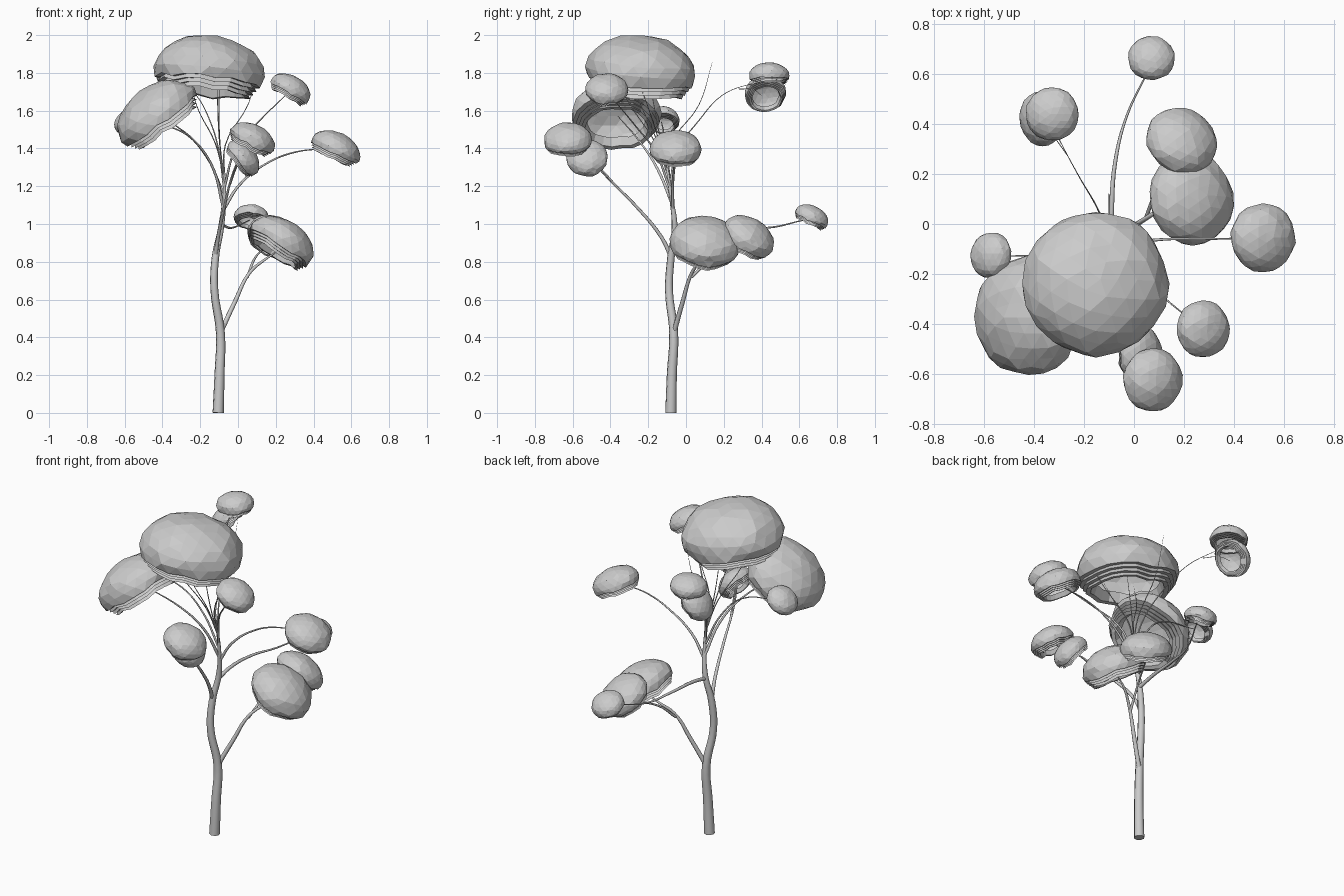
import bpy, bmesh, random
from mathutils import Vector, Matrix
random.seed(4)


def branch(name, pts):
    """Tapered tube through points (x, y, z, radius)."""
    cu = bpy.data.curves.new(name, 'CURVE')
    cu.dimensions = '3D'
    cu.bevel_depth = 1.0
    cu.bevel_resolution = 2
    cu.resolution_u = 5
    cu.use_fill_caps = True
    sp = cu.splines.new('BEZIER')
    sp.bezier_points.add(len(pts) - 1)
    for bp, (x, y, z, r) in zip(sp.bezier_points, pts):
        bp.co = (x, y, z)
        bp.radius = r
        bp.handle_left_type = bp.handle_right_type = 'AUTO'
    ob = bpy.data.objects.new(name, cu)
    bpy.context.collection.objects.link(ob)
    bpy.ops.object.select_all(action='DESELECT')
    ob.select_set(True)
    bpy.context.view_layer.objects.active = ob
    bpy.ops.object.convert(target='MESH')


def canopy(name, centre, r, axis):
    """Hollow faceted dome with a ragged rim folded inward in steps."""
    tilt = Vector((0, 0, 1)).rotation_difference(Vector(axis)).to_matrix().to_4x4()
    bm = bmesh.new()
    bmesh.ops.create_icosphere(bm, subdivisions=3, radius=1)
    low = [f for f in bm.faces if f.calc_center_median().z < -0.22]
    bmesh.ops.delete(bm, geom=low, context='FACES')
    for v in bm.verts:
        v.co *= 1 + random.uniform(-0.025, 0.025)
        v.co.z *= 0.66
        if v.is_boundary:
            v.co.z += random.uniform(-0.04, 0.04)
    # Each fold: ledge inward, then a lip outward and down
    rim = [e for e in bm.edges if e.is_boundary]
    for scale, drop in [(0.88, -0.01), (1.07, 0.08)] * 3 + [(0.88, -0.01), (0.9, -0.2)]:
        geom = bmesh.ops.extrude_edge_only(bm, edges=rim)['geom']
        rim = [g for g in geom if isinstance(g, bmesh.types.BMEdge) and g.is_boundary]
        for v in {v for e in rim for v in e.verts}:
            v.co = Vector((v.co.x * scale, v.co.y * scale, v.co.z - drop))
    bmesh.ops.scale(bm, vec=(r, r, r), verts=bm.verts)
    bm.transform(Matrix.Translation(centre) @ tilt)
    me = bpy.data.meshes.new(name)
    bm.to_mesh(me)
    bm.free()
    bpy.context.collection.objects.link(bpy.data.objects.new(name, me))


# Foliage domes: centre, radius, leaning direction
for n, (c, r, a) in {
    "canopy_top": ((-0.153, -0.238, 1.807), 0.292, (0.1, 0.09, 1)),
    "canopy_upper_left": ((-0.425, -0.37, 1.577), 0.238, (-0.6, -0.03, 0.8)),
    "canopy_upper_right": ((0.277, -0.42, 1.71), 0.115, (0.5, 0, 0.87)),
    "canopy_front": ((0.075, -0.625, 1.445), 0.127, (0.45, -0.05, 0.9)),
    "canopy_front_low": ((0.025, -0.522, 1.348), 0.11, (0.8, -0.1, 0.6)),
    "canopy_right": ((0.517, -0.055, 1.395), 0.138, (0.45, 0, 0.9)),
    "canopy_low_right": ((0.228, 0.1, 0.90), 0.187, (0.53, 0.12, 0.84)),
    "canopy_low_back": ((0.19, 0.33, 0.93), 0.147, (0.35, 0.5, 0.8)),
    "canopy_back_tip": ((0.07, 0.665, 1.035), 0.094, (0.05, 0.45, 0.88)),
    "canopy_back_left": ((-0.327, 0.44, 1.785), 0.107, (-0.1, 0, 0.96)),
    "canopy_back_left_low": ((-0.37, 0.42, 1.69), 0.11, (-0.78, -0.12, 0.6)),
    "canopy_left": ((-0.573, -0.125, 1.55), 0.092, (-0.6, 0.1, 0.8)),
}.items():
    canopy(n, c, r, a)

# Trunk and limbs: x, y, z, radius
branch("trunk", [(-0.105, -0.08, 0, .03), (-0.098, -0.075, 0.2, .027), (-0.093, -0.065, 0.42, .024),
                 (-0.125, -0.09, 0.65, .021), (-0.12, -0.08, 0.82, .02),
                 (-0.09, -0.06, 0.98, .016), (-0.072, -0.08, 1.15, .01),
                 (-0.075, -0.1, 1.3, .006)])
branch("limb_low_right", [(-0.095, -0.065, 0.42, .014), (-0.02, -0.02, 0.58, .012),
                          (0.06, 0.03, 0.74, .009), (0.14, 0.08, 0.81, .007), (0.2, 0.1, 0.85, .004)])
branch("limb_low_back", [(0.05, 0.03, 0.72, .008), (0.09, 0.14, 0.82, .006), (0.16, 0.3, 0.89, .003)])
branch("limb_front", [(-0.12, -0.08, 0.83, .012), (-0.105, -0.13, 0.93, .01), (-0.07, -0.27, 1.1, .008),
                      (-0.03, -0.43, 1.26, .005), (0.0, -0.5, 1.34, .003)])
branch("limb_front_twig", [(-0.05, -0.36, 1.19, .006), (0.0, -0.48, 1.32, .004), (0.06, -0.61, 1.42, .002)])
branch("limb_back", [(-0.09, -0.065, 0.96, .012), (-0.09, 0.05, 0.985, .01), (-0.075, 0.25, 0.99, .008),
                     (-0.03, 0.43, 0.98, .005), (0.06, 0.62, 1.02, .003)])
branch("limb_right", [(-0.075, -0.07, 1.08, .009), (0.01, -0.07, 1.21, .007), (0.15, -0.06, 1.32, .005),
                      (0.3, -0.06, 1.38, .004), (0.49, -0.055, 1.4, .002)])
branch("limb_left", [(-0.08, -0.07, 1.1, .009), (-0.13, -0.15, 1.29, .007), (-0.22, -0.24, 1.43, .005),
                     (-0.4, -0.36, 1.57, .002)])
branch("limb_left_outer", [(-0.08, -0.08, 1.17, .007), (-0.17, -0.1, 1.36, .005),
                           (-0.3, -0.12, 1.49, .004), (-0.55, -0.13, 1.54, .002)])
branch("limb_upper_right", [(-0.07, -0.09, 1.2, .007), (-0.02, -0.16, 1.38, .005),
                            (0.08, -0.26, 1.51, .004), (0.26, -0.41, 1.69, .002)])
branch("limb_back_left", [(-0.075, -0.085, 1.2, .006), (-0.1, -0.05, 1.38, .004), (-0.15, 0.07, 1.55, .003),
                          (-0.22, 0.19, 1.68, .002), (-0.29, 0.32, 1.735, .0015), (-0.34, 0.42, 1.75, .001)])
branch("limb_back_left_twig", [(-0.27, 0.28, 1.715, .002), (-0.33, 0.36, 1.71, .0015), (-0.37, 0.4, 1.68, .001)])

# Thin twigs fanning into the top canopy
for i, (x, y, z) in enumerate([(-0.11, -0.2, 1.8), (-0.25, -0.3, 1.78), (0.09, -0.25, 1.75),
                               (-0.1, -0.38, 1.78), (-0.1, 0.14, 1.86)]):
    branch(f"twig_top_{i}", [(-0.073, -0.09, 1.24, .004), (-0.08 + x * .15, -0.1 + y * .15, 1.42, .003),
                             (x * .8 - .02, y * .7 - .03, 1.63, .002), (x, y, z, .0007)])
